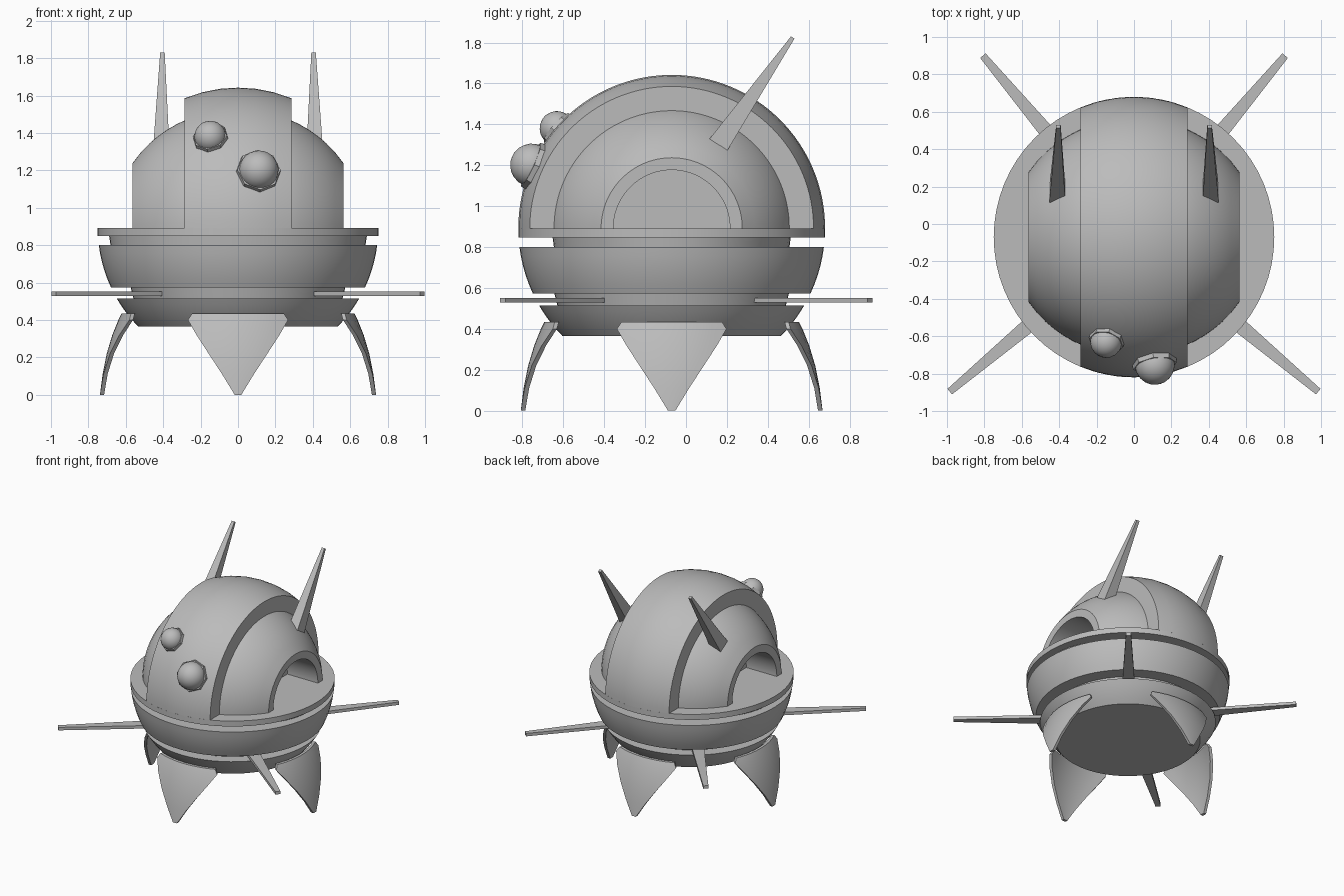
import bpy, bmesh, math
from mathutils import Vector, Matrix

if "Cube" in bpy.data.objects:
    bpy.data.objects.remove(bpy.data.objects["Cube"])

CY, CZ, R = -0.07, 0.892, 0.75      # centre and radius of the round hull

grey = bpy.data.materials.new("hull_grey")
grey.diffuse_color = (0.5, 0.5, 0.5, 1)
grey.use_nodes = True
grey.node_tree.nodes["Principled BSDF"].inputs["Base Color"].default_value = grey.diffuse_color


def finish(name, bm, smooth=True):
    bmesh.ops.remove_doubles(bm, verts=bm.verts, dist=1e-5)
    bmesh.ops.recalc_face_normals(bm, faces=bm.faces)
    me = bpy.data.meshes.new(name)
    bm.to_mesh(me)
    bm.free()
    me.materials.append(grey)
    ob = bpy.data.objects.new(name, me)
    bpy.context.collection.objects.link(ob)
    if smooth:
        bpy.ops.object.select_all(action='DESELECT')
        ob.select_set(True)
        bpy.context.view_layer.objects.active = ob
        bpy.ops.object.shade_smooth_by_angle(angle=math.radians(30))
    return ob


def revolve(name, profile, along_x=False, steps=64, sy=1.0, sx=1.0):
    """Profile of (position on axis, radius): full turn about z, half turn about x."""
    bm = bmesh.new()
    turn = math.pi if along_x else 2 * math.pi
    rows = []
    for i in range(steps + 1):
        a = turn * i / steps
        c, s = math.cos(a), math.sin(a)
        if along_x:
            rows.append([bm.verts.new((t * sx, CY + r * c, CZ + r * s)) for t, r in profile])
        else:
            rows.append([bm.verts.new((r * c, CY + r * s * sy, t)) for t, r in profile])
    for p, q in zip(rows, rows[1:]):
        for j in range(len(profile) - 1):
            bm.faces.new((p[j], p[j + 1], q[j + 1], q[j]))
    bmesh.ops.remove_doubles(bm, verts=bm.verts, dist=1e-5)
    bmesh.ops.dissolve_degenerate(bm, dist=1e-5, edges=bm.edges)
    if along_x:     # close the flat base and sink it a little into the rim
        bmesh.ops.holes_fill(bm, edges=[e for e in bm.edges if e.is_boundary], sides=0)
        for v in bm.verts:
            if v.co.z < CZ + 1e-4:
                v.co.z -= 0.004
    return finish(name, bm)


def ball_r(d, rad=R):
    return math.sqrt(max(rad * rad - d * d, 0))


# Raised central band of the dome
xs = [-0.285, -0.19, -0.095, 0, 0.095, 0.19, 0.285]
revolve("dome_band", [(-0.285, 0)] + [(x, ball_r(x)) for x in xs] + [(0.285, 0)], True)

# Lower side domes, each cut flat with an arched recess
side = [(0.28, 0), (0.28, 0.577)]
for i in range(7):
    x = 0.285 + 0.28 * i / 6
    side.append((x, 0.635 * math.sqrt(1 - (x / 0.673) ** 2)))
side += [(0.565, 0.285), (0.292, 0.285), (0.292, 0)]
for sx, tag in ((-1, "left"), (1, "right")):
    revolve("side_dome_" + tag, side, True, sx=sx)


# Stacked hull rings below the dome
def zone(name, z0, z1, n=5):
    zs = [z0 + (z1 - z0) * i / n for i in range(n + 1)]
    revolve(name, [(z0, 0)] + [(z, ball_r(z - CZ)) for z in zs] + [(z1, 0)])


revolve("rim_plate", [(0.848, 0), (0.848, R), (CZ, R), (CZ, 0)])
revolve("upper_neck", [(0.79, 0), (0.79, 0.68), (0.855, 0.69), (0.855, 0)], sy=0.845)
zone("hull_belt", 0.573, 0.80)
revolve("lower_neck", [(0.50, 0), (0.50, 0.555), (0.58, 0.575), (0.58, 0)])
zone("hull_bottom", 0.365, 0.515)


# Tapered four-sided spikes
def spike(name, a, b, side_dir, wa, wb, ta, tb):
    a, b, w = Vector(a), Vector(b), Vector(side_dir).normalized()
    t = (b - a).cross(w).normalized()
    bm = bmesh.new()
    ends = [[bm.verts.new(p + w * u * ww + t * v * tt)
             for u, v in ((-1, -1), (1, -1), (1, 1), (-1, 1))]
            for p, ww, tt in ((a, wa, ta), (b, wb, tb))]
    for f in ends:
        bm.faces.new(f)
    for i in range(4):
        j = (i + 1) % 4
        bm.faces.new((ends[0][i], ends[0][j], ends[1][j], ends[1][i]))
    finish(name, bm, False)


for s, tag in ((-1, "left"), (1, "right")):
    spike("front_fin_" + tag, (s * 0.435, -0.434, 0.54), (s * 0.985, -0.896, 0.54),
          (s * 0.644, 0.765, 0), 0.046, 0.019, 0.012, 0.012)
    spike("back_fin_" + tag, (s * 0.355, 0.36, 0.54), (s * 0.808, 0.9, 0.54),
          (s * 0.76, -0.65, 0), 0.046, 0.019, 0.012, 0.012)
    spike("antenna_" + tag, (s * 0.41, 0.158, 1.30), (s * 0.404, 0.522, 1.825),
          (1, 0, 0), 0.043, 0.012, 0.052, 0.01)

# Four curved shield legs: (height, outer radius, half width)
LEG = [(0.435, 0.622, 0.245), (0.40, 0.64, 0.268), (0.32, 0.672, 0.222),
       (0.22, 0.702, 0.157), (0.11, 0.724, 0.085), (0.0, 0.738, 0.018)]


def leg(name, heading):
    bm = bmesh.new()
    n, grids = 8, []
    for thick in (0, 0.022):
        grid = []
        for z, r, w in LEG:
            half = math.asin(w / r)
            row = []
            for i in range(n + 1):
                a = heading + half * (2 * i / n - 1)
                q = r - thick
                row.append(bm.verts.new((q * math.cos(a), CY + q * math.sin(a), z)))
            grid.append(row)
        for p, q in zip(grid, grid[1:]):
            for i in range(n):
                bm.faces.new((p[i], p[i + 1], q[i + 1], q[i]))
        grids.append(grid)
    o, k = grids
    for row in (0, -1):             # top and toe edges
        for i in range(n):
            bm.faces.new((o[row][i], o[row][i + 1], k[row][i + 1], k[row][i]))
    for col in (0, -1):             # side edges
        for j in range(len(LEG) - 1):
            bm.faces.new((o[j][col], o[j + 1][col], k[j + 1][col], k[j][col]))
    finish(name, bm)


for i, tag in enumerate(("right", "back", "left", "front")):
    leg(tag + "_leg", i * math.pi / 2)

# Two ball eyes in eight-sided collars on the front of the dome
for tag, x, z, rad in (("small", -0.147, 1.375, 0.085), ("large", 0.11, 1.197, 0.106)):
    d = Vector((x, -math.sqrt(R * R - x * x - (z - CZ) ** 2), z - CZ)).normalized()
    turn = d.to_track_quat('Z', 'Y').to_matrix().to_4x4()
    base = Vector((0, CY, CZ))
    bm = bmesh.new()
    bmesh.ops.create_uvsphere(bm, u_segments=24, v_segments=12, radius=rad,
                              matrix=Matrix.Translation(base + d * (R + 0.008)) @ turn)
    finish(tag + "_eye", bm)
    bm = bmesh.new()
    bmesh.ops.create_cone(bm, cap_ends=True, segments=8, radius1=rad * 1.16, radius2=rad * 1.1,
                          depth=0.05, matrix=Matrix.Translation(base + d * (R - 0.01)) @ turn)
    finish(tag + "_eye_collar", bm, False)
